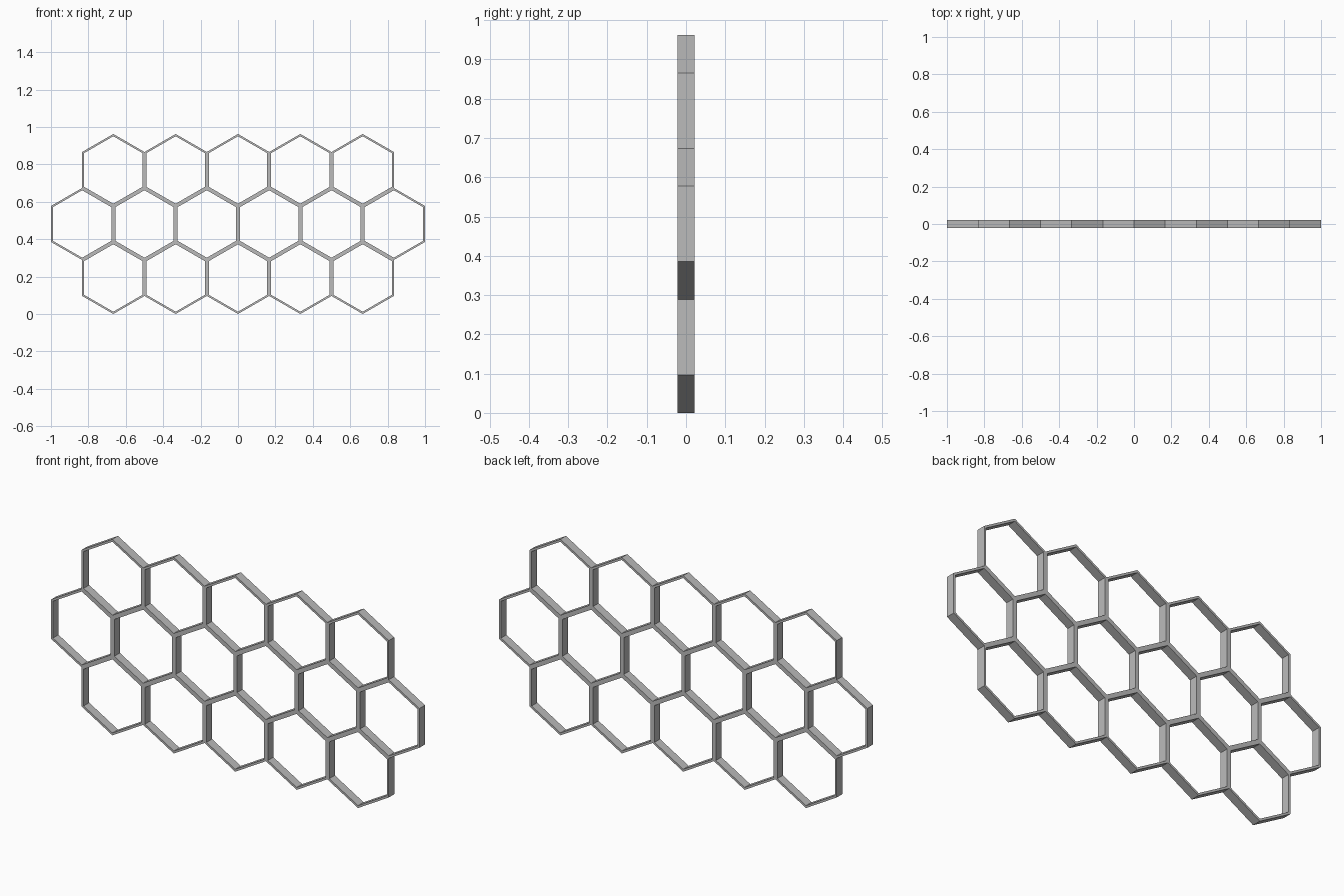
import bpy, bmesh
from math import sin, cos, pi, sqrt

if "Cube" in bpy.data.objects:
    bpy.data.objects.remove(bpy.data.objects["Cube"], do_unlink=True)

PITCH = 1 / 3                # cell width across flats
RADIUS = PITCH / sqrt(3)     # centre to corner
WALL = 0.0105                # wall thickness of a single cell
DEPTH = 0.043
INNER = RADIUS * (1 - WALL / (PITCH / 2))
ROWS = (5, 6, 5)             # cells per row, bottom to top

# Single grey material
grey = bpy.data.materials.new("grey")
grey.use_nodes = True
colour = (0.5, 0.5, 0.5, 1)
grey.diffuse_color = colour
grey.node_tree.nodes["Principled BSDF"].inputs["Base Color"].default_value = colour


def hex_ring(bm, cx, cz):
    """Add one flat hexagonal frame, facing the front."""
    def corners(r):
        return [bm.verts.new((cx + r * sin(i * pi / 3), 0, cz - r * cos(i * pi / 3)))
                for i in range(6)]
    outer, inner = corners(RADIUS), corners(INNER)
    for i in range(6):
        j = (i + 1) % 6
        bm.faces.new((outer[i], outer[j], inner[j], inner[i]))


# Flat lattice with neighbouring cells welded together
bm = bmesh.new()
for row, count in enumerate(ROWS):
    for n in range(count):
        hex_ring(bm, (n - (count - 1) / 2) * PITCH, RADIUS * (1 + 1.5 * row))
bmesh.ops.remove_doubles(bm, verts=bm.verts, dist=0.001)
mesh = bpy.data.meshes.new("honeycomb_lattice")
bm.to_mesh(mesh)
bm.free()
mesh.materials.append(grey)
lattice = bpy.data.objects.new("honeycomb_lattice", mesh)
bpy.context.collection.objects.link(lattice)

# Depth of the cell walls
solid = lattice.modifiers.new("depth", "SOLIDIFY")
solid.thickness = DEPTH
solid.offset = 0
